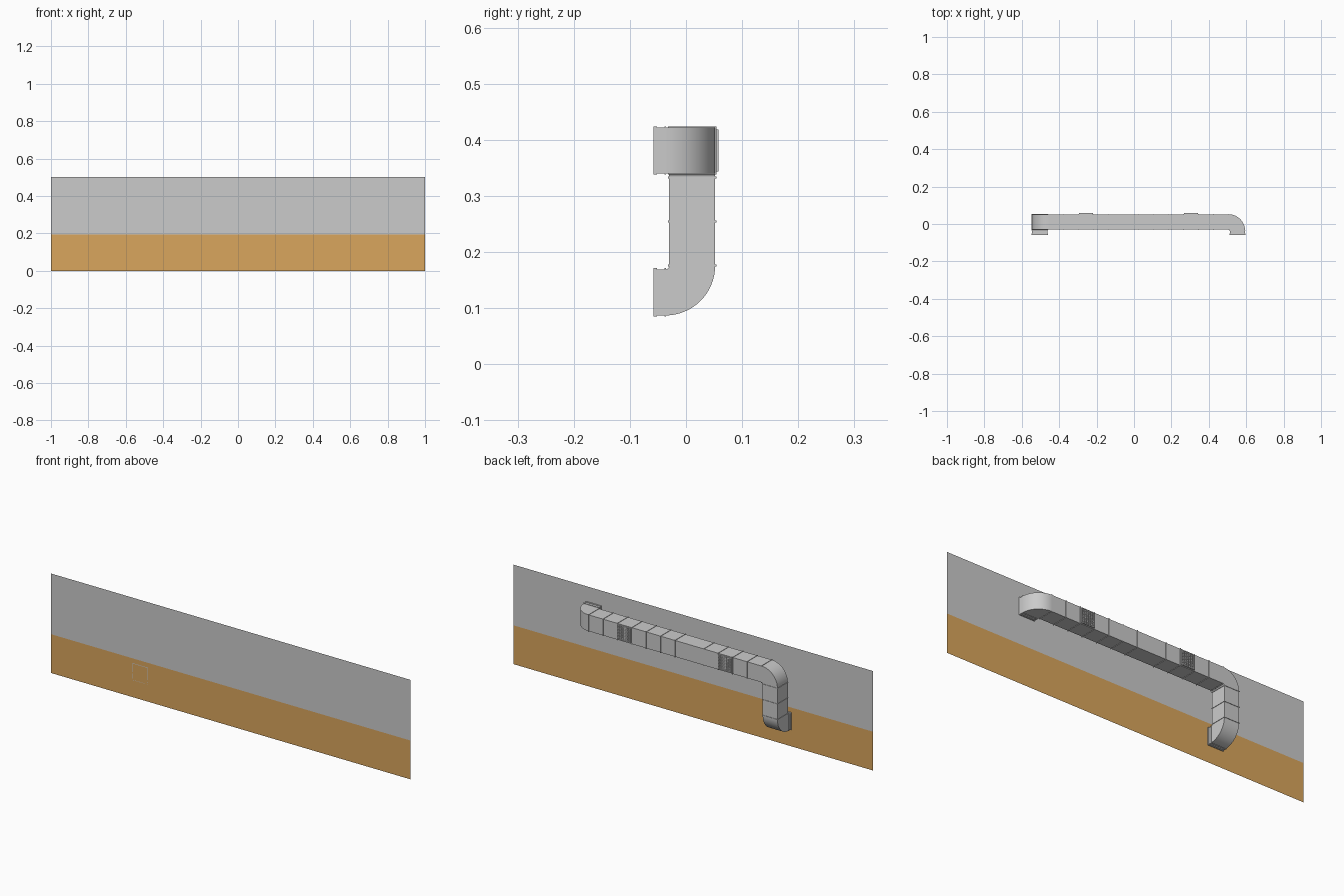
import bpy, bmesh, math
from mathutils import Vector as V

if "Cube" in bpy.data.objects:
    bpy.data.objects.remove(bpy.data.objects["Cube"])

H = 0.041        # half width of the square duct
R = 0.048        # centre-line radius of the elbows
WALL_Y = -0.058
X, Y, Z = V((1, 0, 0)), V((0, 1, 0)), V((0, 0, 1))


def finish(name, bm, smooth=False):
    bmesh.ops.recalc_face_normals(bm, faces=bm.faces)
    me = bpy.data.meshes.new(name)
    bm.to_mesh(me)
    bm.free()
    ob = bpy.data.objects.new(name, me)
    bpy.context.collection.objects.link(ob)
    if smooth:
        bpy.ops.object.select_all(action='DESELECT')
        ob.select_set(True)
        bpy.context.view_layer.objects.active = ob
        bpy.ops.object.shade_smooth_by_angle(angle=math.radians(30))
    return ob


def square(c, a, b, h):
    return [c + a * h * i + b * h * j for i, j in ((-1, -1), (1, -1), (1, 1), (-1, 1))]


def loft(name, loops, cyclic=False, smooth=False):
    bm = bmesh.new()
    rings = [[bm.verts.new(p) for p in l] for l in loops]
    pairs = list(zip(rings, rings[1:])) + ([(rings[-1], rings[0])] if cyclic else [])
    for p, q in pairs:
        for i in range(4):
            j = (i + 1) % 4
            bm.faces.new((p[i], p[j], q[j], q[i]))
    return finish(name, bm, smooth)


def cross_axes(d):
    return [a for a in (X, Y, Z) if abs(a.dot(d)) < 0.5]


def duct(name, p, q):
    a, b = cross_axes((q - p).normalized())
    loft(name, [square(p, a, b, H), square(q, a, b, H)])


def flange(name, c, d, t=0.003):
    a, b = cross_axes(d)
    o, s = H + 0.0022, d * t / 2
    loft(name, [square(c - s, a, b, o), square(c + s, a, b, o),
                square(c + s, a, b, H - 0.0005), square(c - s, a, b, H - 0.0005)], True)


def elbow(name, c, u, v, n=16):
    w = u.cross(v)
    loops = []
    for k in range(n + 1):
        t = math.pi / 2 * k / n
        d = u * math.cos(t) + v * math.sin(t)
        loops.append(square(c + d * R, d, w, H))
    loft(name, loops, smooth=True)


def panel(name, z0, z1, color=None):
    bm = bmesh.new()
    bm.faces.new([bm.verts.new((x, WALL_Y, z)) for x, z in ((-1, z0), (1, z0), (1, z1), (-1, z1))])
    ob = finish(name, bm)
    if color:
        m = bpy.data.materials.new(name + "_paint")
        m.diffuse_color = color
        m.use_nodes = True
        m.node_tree.nodes["Principled BSDF"].inputs["Base Color"].default_value = m.diffuse_color
        ob.data.materials.append(m)


# two-tone wall
panel("lower_wall", 0, 0.195, (0.70, 0.38, 0.11, 1))
panel("upper_wall", 0.195, 0.5)

# duct run: wall outlet, riser, long horizontal run, wall outlet
xl, xr, yc, zl, zh = -0.504, 0.553, 0.011, 0.128, 0.381
ye, z0, z1, x0, x1 = yc - R, zl + R, zh - R, xl + R, xr - R
elbow("lower_elbow", V((xl, ye, z0)), -Z, Y)
duct("riser", V((xl, yc, z0)), V((xl, yc, z1)))
elbow("corner_elbow", V((x0, yc, z1)), -X, Z)
duct("horizontal_run", V((x0, yc, zh)), V((x1, yc, zh)))
elbow("end_elbow", V((x1, ye, zh)), Y, X)

# wall collars
for n, x, z in (("lower", xl, zl), ("upper", xr, zh)):
    duct(n + "_collar", V((x, WALL_Y, z)), V((x, ye, z)))
    flange(n + "_wall_flange", V((x, WALL_Y + 0.003, z)), Y, 0.006)
    flange(n + "_collar_flange", V((x, ye, z)), Y)

# joint flanges
for i in range(3):
    flange(f"riser_flange_{i}", V((xl, yc, z0 + (z1 - z0) * i / 2)), Z)
step = (x1 - x0) / 12
for i in range(13):
    if i != 5:
        flange(f"run_flange_{i}", V((x0 + step * i, yc, zh)), X)


# vent grilles: frame with crossed diagonal bars
def grille(name, cx):
    yb, yf = yc + H, 0.058
    g, gi = 0.0375, 0.034
    loft(name + "_frame", [square(V((cx, y, zh)), X, Z, h)
                           for y, h in ((yb, g), (yf, g), (yf, gi), (yb, gi))], True)
    bm = bmesh.new()
    diag = gi * math.sqrt(2)
    n = 9
    for s in (1, -1):
        d, p = (X + Z * s).normalized(), (X * -s + Z).normalized()
        for k in range(-n + 1, n):
            off = diag * k / n
            c, L = V((cx, yb + 0.004, zh)) + p * off, diag - abs(off)
            vs = [[bm.verts.new(c + d * L * e + p * 0.0009 * i + Y * 0.001 * j)
                   for i, j in ((-1, -1), (1, -1), (1, 1), (-1, 1))] for e in (-1, 1)]
            for i in range(4):
                j = (i + 1) % 4
                bm.faces.new((vs[0][i], vs[0][j], vs[1][j], vs[1][i]))
    finish(name + "_mesh", bm)


grille("left_grille", x0 + step * 2.5)
grille("right_grille", x0 + step * 9.5)
